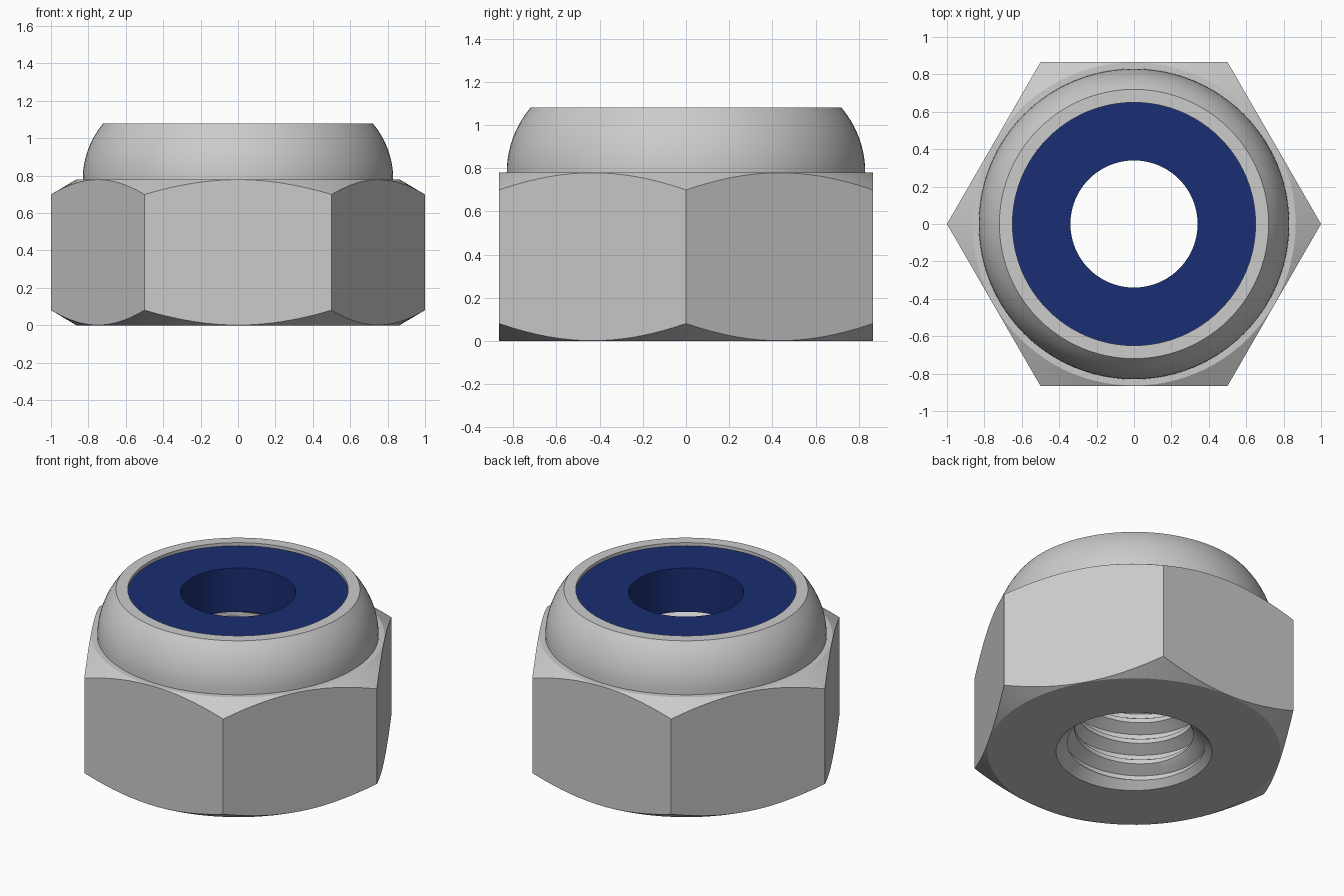
import bpy, bmesh
from math import cos, sin, pi, sqrt, radians

if "Cube" in bpy.data.objects:
    bpy.data.objects.remove(bpy.data.objects["Cube"])

SEG = 96


def make_object(name, bm):
    bmesh.ops.remove_doubles(bm, verts=bm.verts[:], dist=1e-5)
    bmesh.ops.recalc_face_normals(bm, faces=bm.faces[:])
    mesh = bpy.data.meshes.new(name)
    bm.to_mesh(mesh)
    bm.free()
    ob = bpy.data.objects.new(name, mesh)
    bpy.context.collection.objects.link(ob)
    return ob


def lathe(name, profile, n=SEG, ring=False):
    """Revolve (r, z) points about z; profiles touch the axis unless ring."""
    bm = bmesh.new()
    cols = [[bm.verts.new((r * cos(2 * pi * j / n), r * sin(2 * pi * j / n), z))
             for r, z in profile] for j in range(n)]
    m = len(profile)
    for j in range(n):
        a, b = cols[j], cols[(j + 1) % n]
        for k in range(m if ring else m - 1):
            l = (k + 1) % m
            bm.faces.new((a[k], b[k], b[l], a[l]))
    return make_object(name, bm)


def thread_core(name, minor, major, pitch, z0, turns, n=SEG):
    """Solid screw used to cut the threaded bore."""
    shape = [(0, minor), (0.2, minor), (0.5, major), (0.7, major)]
    K = len(shape)
    M = K * turns
    bm = bmesh.new()
    cols = []
    for j in range(n):
        t = 2 * pi * j / n
        col = []
        for k in range(M + 1):
            f, r = shape[k % K]
            col.append(bm.verts.new((r * cos(t), r * sin(t),
                                     z0 + pitch * (k // K + f + j / n))))
        cols.append(col)
    for j in range(n):
        a, b = cols[j], cols[(j + 1) % n]
        s = K if j == n - 1 else 0      # the last column joins one turn higher
        for k in range(M - s):
            bm.faces.new((a[k], b[k + s], b[k + 1 + s], a[k + 1]))
    # close both ends with fans to the axis
    top = z0 + pitch * (turns + 1)
    mid = (z0 + top) / 2
    low_pole = bm.verts.new((0, 0, z0 - 0.05))
    high_pole = bm.verts.new((0, 0, top + 0.05))
    for e in [e for e in bm.edges if len(e.link_faces) == 1]:
        pole = low_pole if e.verts[0].co.z < mid else high_pole
        bm.faces.new((e.verts[0], e.verts[1], pole))
    return make_object(name, bm)


def boolean(ob, tool, op):
    mod = ob.modifiers.new(op, 'BOOLEAN')
    mod.operation, mod.solver, mod.object = op, 'EXACT', tool
    bpy.context.view_layer.objects.active = ob
    bpy.ops.object.modifier_apply(modifier=mod.name)
    bpy.data.objects.remove(tool, do_unlink=True)


def smooth(ob):
    bpy.ops.object.select_all(action='DESELECT')
    ob.select_set(True)
    bpy.context.view_layer.objects.active = ob
    bpy.ops.object.shade_smooth_by_angle(angle=radians(22))


# hexagonal body with conical chamfers at both ends
body = lathe("nut_body", [(0, -0.1), (1, -0.1), (1, 0.9), (0, 0.9)], n=6)
boolean(body, lathe("chamfer", [(0, 0), (0.864, 0), (1.1, 0.14), (1.1, 0.64),
                                (0.864, 0.78), (0, 0.78)]), 'INTERSECT')

# rounded collar on top
R = 0.464
arc = [(0.83 - R + sqrt(R * R - (0.3 * i / 10) ** 2), 0.78 + 0.3 * i / 10)
       for i in range(11)]
boolean(body, lathe("collar", [(0, 0.4), (0.83, 0.4)] + arc + [(0, 1.08)]), 'UNION')

# threaded bore, countersink underneath, pocket for the insert
boolean(body, thread_core("bore", 0.35, 0.42, 0.14, -0.25, 8), 'DIFFERENCE')
boolean(body, lathe("countersink", [(0, -0.05), (0.51, -0.05), (0.31, 0.15),
                                    (0, 0.15)]), 'DIFFERENCE')
boolean(body, lathe("pocket", [(0, 0.78), (0.65, 0.78), (0.65, 1.3), (0, 1.3)]),
        'DIFFERENCE')
smooth(body)

# blue locking insert
insert = lathe("locking_insert", [(0.34, 0.775), (0.65, 0.775), (0.65, 1.06),
                                  (0.34, 1.06)], ring=True)
blue = bpy.data.materials.new("blue_plastic")
blue.diffuse_color = (0.01, 0.027, 0.17, 1)
blue.use_nodes = True
blue.node_tree.nodes["Principled BSDF"].inputs["Base Color"].default_value = blue.diffuse_color
insert.data.materials.append(blue)
smooth(insert)
